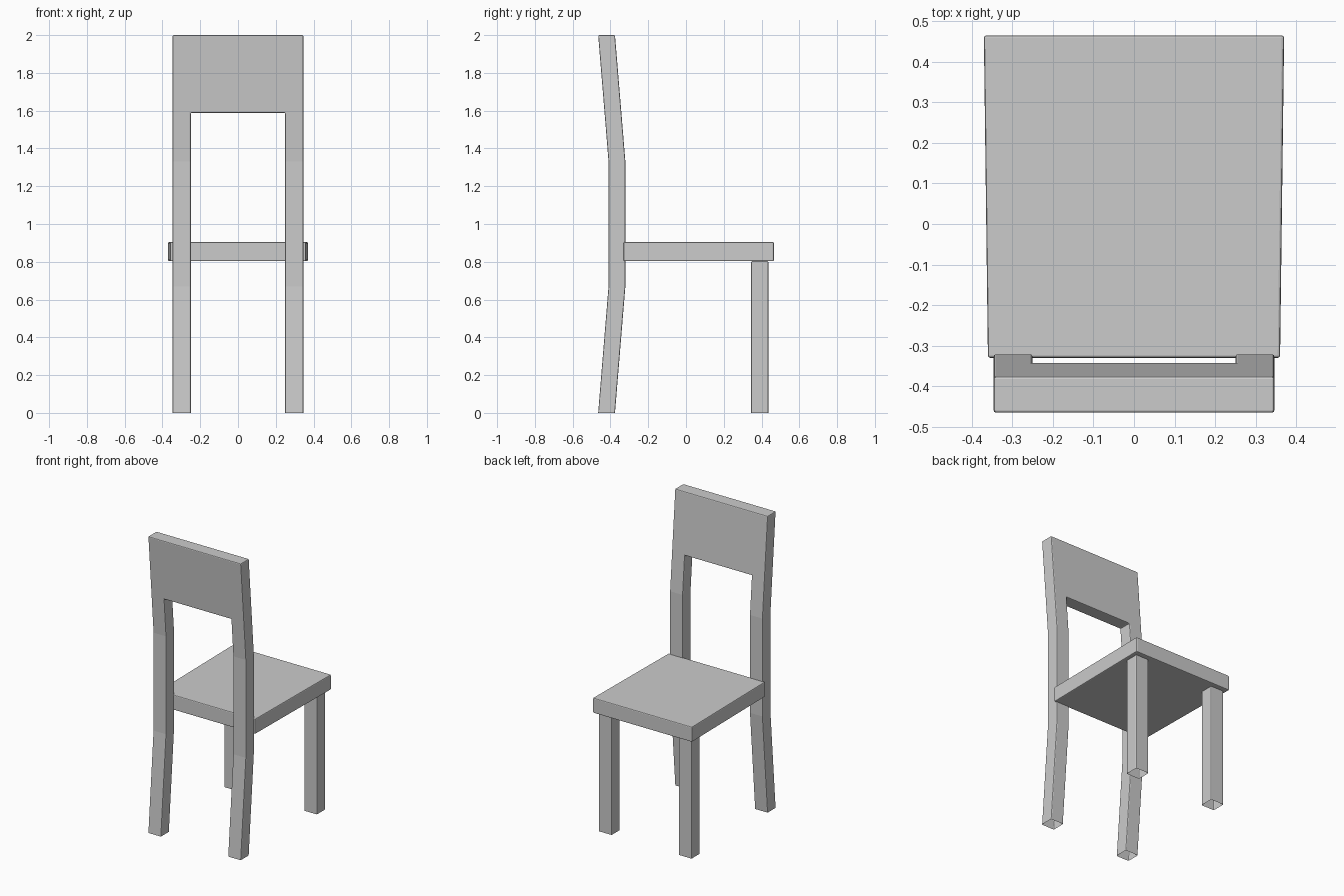
import bpy, bmesh

if "Cube" in bpy.data.objects:
    bpy.data.objects.remove(bpy.data.objects["Cube"])


def finish(name, bm):
    """Turn a bmesh into an object with slightly softened edges."""
    bmesh.ops.recalc_face_normals(bm, faces=bm.faces)
    mesh = bpy.data.meshes.new(name)
    bm.to_mesh(mesh)
    bm.free()
    ob = bpy.data.objects.new(name, mesh)
    bpy.context.collection.objects.link(ob)
    bev = ob.modifiers.new("soft_edges", 'BEVEL')
    bev.width = 0.006
    bev.segments = 2
    bev.limit_method = 'ANGLE'
    bev.angle_limit = 1.0
    return ob


def remove_foot_caps(bm):
    """The legs are open underneath."""
    caps = [f for f in bm.faces if all(abs(v.co.z) < 1e-5 for v in f.verts)]
    bmesh.ops.delete(bm, geom=caps, context='FACES_ONLY')


def box(x0, x1, y0, y1, z0, z1):
    bm = bmesh.new()
    bmesh.ops.create_cube(bm, size=1)
    for v in bm.verts:
        v.co = (x1 if v.co.x > 0 else x0,
                y1 if v.co.y > 0 else y0,
                z1 if v.co.z > 0 else z0)
    return bm


# Seat, slightly wider at +y
bm = box(-0.36, 0.36, -0.33, 0.465, 0.803, 0.905)
for v in bm.verts:
    if v.co.y > 0:
        v.co.x *= 0.37 / 0.36
finish("seat", bm)

# Straight legs
for side, name in ((-1, "left"), (1, "right")):
    xs = sorted((side * 0.25, side * 0.347))
    bm = box(xs[0], xs[1], 0.345, 0.436, 0, 0.803)
    remove_foot_caps(bm)
    finish("straight_leg_" + name, bm)

# Bent legs and backrest panel as one continuous frame
columns = [-0.346, -0.25, 0.25, 0.346]
rows = [(0, -0.376), (0.67, -0.321), (1.33, -0.321), (1.588, -0.342), (2.0, -0.376)]
bm = bmesh.new()
grid = [[bm.verts.new((x, y, z)) for x in columns] for z, y in rows]
for r in range(4):
    for c in range(3):
        if c != 1 or r == 3:
            bm.faces.new((grid[r][c], grid[r][c + 1], grid[r + 1][c + 1], grid[r + 1][c]))
loose = [v for v in bm.verts if not v.link_faces]
bmesh.ops.delete(bm, geom=loose, context='VERTS')
ext = bmesh.ops.extrude_face_region(bm, geom=bm.faces[:], use_keep_orig=True)
new_verts = [g for g in ext["geom"] if isinstance(g, bmesh.types.BMVert)]
bmesh.ops.translate(bm, verts=new_verts, vec=(0, -0.089, 0))
remove_foot_caps(bm)
finish("back_frame", bm)
